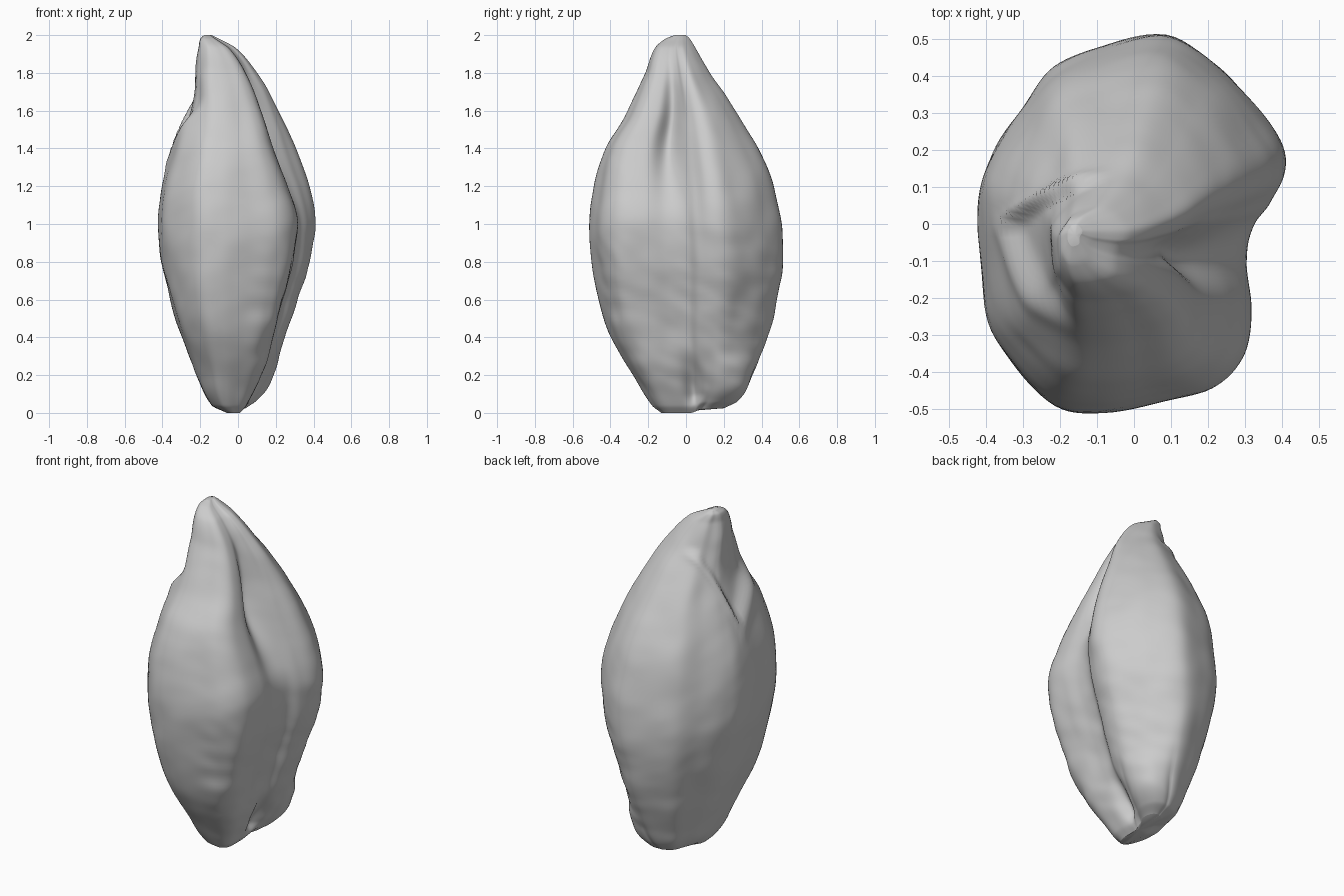
import bpy
import bmesh
import math
from mathutils import Vector, noise

default_cube = bpy.data.objects.get("Cube")
if default_cube:
    bpy.data.objects.remove(default_cube, do_unlink=True)

SIDES, RINGS = 144, 130

# Widest cross-section, counter-clockwise from the groove
OUTLINE = [
    (.335, 0), (.39, .07), (.42, .19), (.36, .3), (.25, .42), (.1, .51),
    (-.08, .48), (-.22, .42), (-.31, .3), (-.39, .18), (-.42, .05),
    (-.4, -.22), (-.34, -.36), (-.22, -.49), (-.08, -.51), (.08, -.48),
    (.22, -.44), (.305, -.36), (.325, -.22), (.32, -.1),
]

# Height, left edge, right edge, front edge, back edge
PROFILE = [
    (0, -.06, .02, -.13, .2),
    (.04, -.14, .07, -.18, .27),
    (.2, -.22, .17, -.28, .35),
    (.4, -.295, .245, -.4, .43),
    (.6, -.36, .315, -.46, .48),
    (.8, -.405, .38, -.495, .51),
    (1, -.42, .41, -.51, .5),
    (1.2, -.4, .375, -.485, .46),
    (1.4, -.345, .305, -.425, .38),
    (1.6, -.28, .215, -.305, .26),
    (1.8, -.24, .105, -.215, .125),
    (1.93, -.21, -.01, -.165, .05),
    (1.98, -.2, -.1, -.11, .02),
    (2, -.18, -.14, -.06, 0),
]


def hermite(t, a, b, tangent_a, tangent_b):
    """Smooth blend between two values with given end slopes."""
    s = t * t * (3 - 2 * t)
    return a + (b - a) * s + t * (1 - t) * ((1 - t) * tangent_a - t * tangent_b)


def smooth_step(low, high, value):
    t = min(max((value - low) / (high - low), 0), 1)
    return t * t * (3 - 2 * t)


def bump(value, centre, width):
    return math.exp(-((value - centre) / width) ** 2)


def sample_profile(z):
    """Interpolate the four edge positions at a height."""
    last = len(PROFILE) - 1
    i = 0
    while i < last - 1 and PROFILE[i + 1][0] < z:
        i += 1
    a, b = PROFILE[i], PROFILE[i + 1]
    before, after = PROFILE[max(i - 1, 0)], PROFILE[min(i + 2, last)]
    span = b[0] - a[0]
    t = (z - a[0]) / span
    edges = []
    for k in range(1, len(a)):
        slope_a = (b[k] - before[k]) / (b[0] - before[0]) * span
        slope_b = (after[k] - a[k]) / (after[0] - a[0]) * span
        edges.append(hermite(t, a[k], b[k], slope_a, slope_b))
    return edges


def sample_outline(t):
    """Point on the closed cross-section, scaled to the unit box."""
    count = len(OUTLINE)
    i = int(t * count)
    before, a, b, after = (OUTLINE[(i + k) % count] for k in (-1, 0, 1, 2))
    u, v = (hermite(t * count - i, a[k], b[k], (b[k] - before[k]) / 2,
                    (after[k] - a[k]) / 2) for k in (0, 1))
    return u / .42, v / .51


def husk_point(u, v, z):
    left, right, front, back = sample_profile(z)
    half_x, half_y = (right - left) / 2, (back - front) / 2
    mid_x, mid_y = (left + right) / 2, (front + back) / 2
    outward = Vector((u, v, 0)).normalized()
    swell = 0
    if u > 0:
        # Blunt foot of the back lobe
        swell += .25 * max(u * v - .3, 0) * bump(z, .12, .18)
        # Front lobe falls behind the back lobe towards the tip
        taper = .18 * smooth_step(1, 1.5, z) * (1 - smooth_step(-.3, .15, v))
        u *= 1 - taper
        # Groove between the two lobes, drifting forwards with height
        depth = .08 * bump(z, 1.45, .27) + .05 * bump(z, .14, .14)
        line = -.16 * smooth_step(.3, 1.3, z)
        groove = depth * bump(v, line, .17)
        # Thin second furrow along the back lobe
        groove += .02 * bump(v, .13, .08) * bump(z, 1.3, .3)
        groove *= smooth_step(0, .1, z) * (1 - smooth_step(1.7, 1.9, z))
        u -= groove / half_x * smooth_step(0, .4, u)
    x, y = mid_x + u * half_x, mid_y + v * half_y

    # Hollow around the beak, bounded by a lopsided V-shaped collar
    side = smooth_step(-.1, .5, -u) * smooth_step(-1, -.6, v)
    collar = 1.37 + (3.3 * y if y > 0 else -.9 * y)
    hollow = smooth_step(collar - .03, collar + .1, z)
    hollow *= (1 - smooth_step(1.65, 1.93, z)) * side
    swell += .01 * side * bump(z, collar - .03, .06) - .028 * hollow

    # Shallow lumps and slanting wrinkles
    lump = noise.noise(Vector((x * 6, y * 6, z * 5))) * .008
    wrinkle = noise.noise(Vector((x * 7, y * 9, z * 13 + y * 5))) * .006
    wrinkle *= .7 * smooth_step(-.1, .6, u) * (1 - smooth_step(.7, 1.1, z)) + .3
    swell += (lump + wrinkle) * smooth_step(0, .2, z) * smooth_step(0, .2, 2 - z)

    # Back lobe stops slightly above the front one
    lift = .025 * smooth_step(.02, .1, y) * (1 - smooth_step(0, .15, z))
    return Vector((x, y, z + lift)) + outward * swell


# Seed husk
bm = bmesh.new()
section = [sample_outline(i / SIDES) for i in range(SIDES)]
rings = []
for r in range(RINGS + 1):
    height = 1 - math.cos(math.pi * r / RINGS)
    rings.append([bm.verts.new(husk_point(u, v, height)) for u, v in section])
for lower, upper in zip(rings, rings[1:]):
    for i in range(SIDES):
        j = (i + 1) % SIDES
        bm.faces.new((lower[i], lower[j], upper[j], upper[i]))

# Closed base and tip
for ring in (rings[0], rings[-1]):
    centre = bm.verts.new(sum((v.co for v in ring), Vector()) / SIDES)
    for i in range(SIDES):
        bm.faces.new((ring[i], ring[(i + 1) % SIDES], centre))
bmesh.ops.recalc_face_normals(bm, faces=bm.faces)

mesh = bpy.data.meshes.new("seed_husk")
bm.to_mesh(mesh)
bm.free()
for face in mesh.polygons:
    face.use_smooth = True
husk = bpy.data.objects.new("seed_husk", mesh)
bpy.context.collection.objects.link(husk)

# Plain grey surface
grey = bpy.data.materials.new("light_grey")
grey.use_nodes = True
grey.diffuse_color = (.6, .6, .6, 1)
grey.node_tree.nodes["Principled BSDF"].inputs["Base Color"].default_value = grey.diffuse_color
mesh.materials.append(grey)
